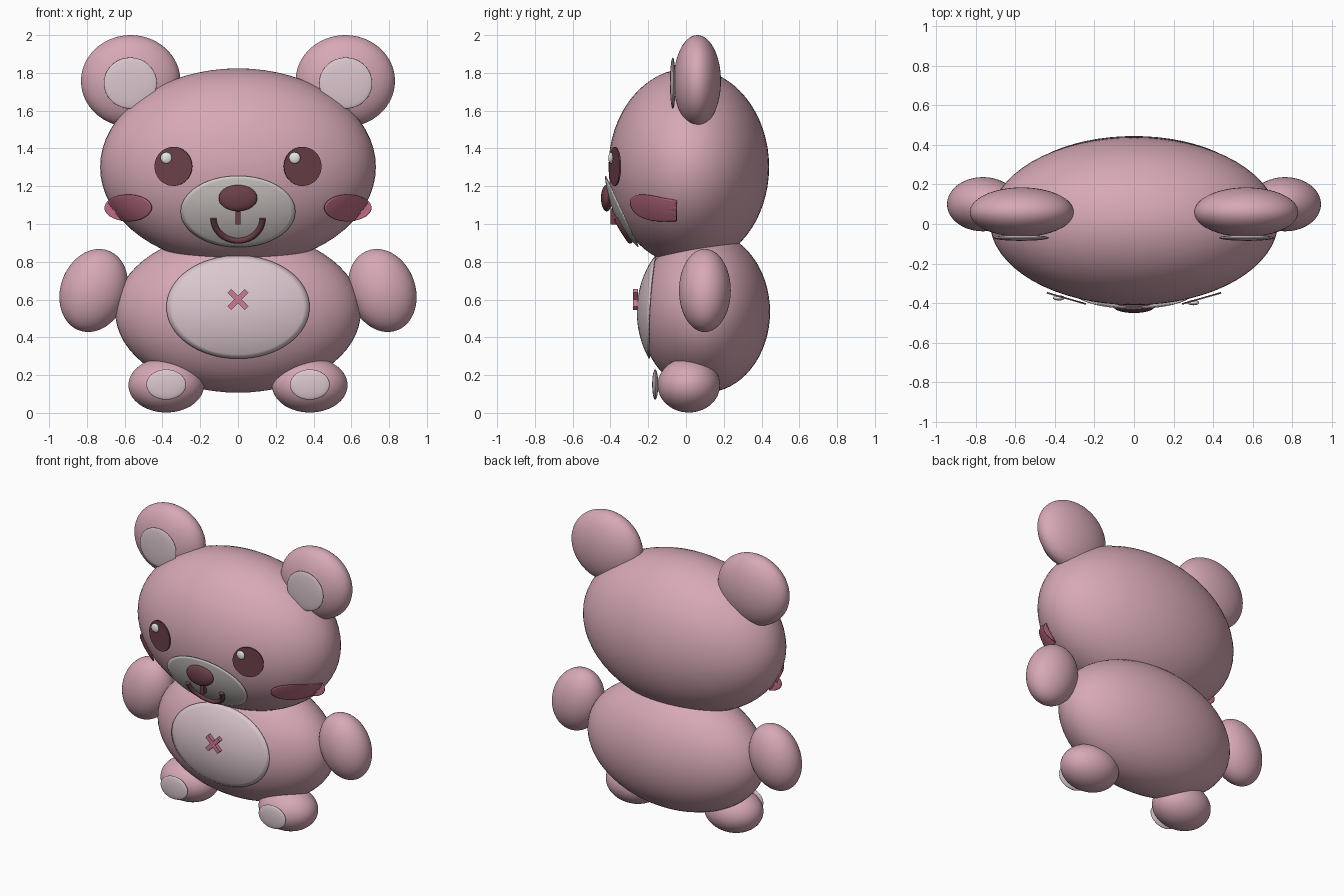
import bpy, bmesh
from math import sin, cos, pi, radians, sqrt
from mathutils import Matrix

cube = bpy.data.objects.get("Cube")
if cube:
    bpy.data.objects.remove(cube, do_unlink=True)


def material(name, *srgb):
    lin = [c / 12.92 if c <= 0.04 else ((c + 0.055) / 1.055) ** 2.4 for c in srgb]
    mat = bpy.data.materials.new(name)
    mat.use_nodes = True
    mat.diffuse_color = (*lin, 1)
    bsdf = mat.node_tree.nodes["Principled BSDF"]
    bsdf.inputs["Base Color"].default_value = (*lin, 1)
    bsdf.inputs["Roughness"].default_value = 0.7
    return mat


FUR = material("dusty_pink", 0.84, 0.66, 0.71)
PALE = material("pale_pink", 0.86, 0.78, 0.81)
MUZZLE = material("warm_grey", 0.83, 0.80, 0.79)
DARK = material("dark_brown", 0.42, 0.25, 0.28)
ROSE = material("rose", 0.75, 0.43, 0.52)
STITCH = material("stitch_pink", 0.80, 0.48, 0.59)
SHINE = material("white", 0.90, 0.91, 0.90)

# Main volumes as (centre, radii)
HEAD = ((0, 0.015, 1.302), (0.73, 0.425, 0.522))
BODY = ((0, 0.10, 0.535), (0.65, 0.345, 0.428))


def finish(name, bm, mat):
    bmesh.ops.recalc_face_normals(bm, faces=bm.faces)
    mesh = bpy.data.meshes.new(name)
    bm.to_mesh(mesh)
    bm.free()
    mesh.materials.append(mat)
    obj = bpy.data.objects.new(name, mesh)
    bpy.context.collection.objects.link(obj)
    bpy.ops.object.select_all(action="DESELECT")
    obj.select_set(True)
    bpy.context.view_layer.objects.active = obj
    bpy.ops.object.shade_smooth_by_angle(angle=radians(40))
    return obj


def ellipsoid(name, centre, radii, mat, tilt=0):
    bm = bmesh.new()
    place = (Matrix.Translation(centre) @ Matrix.Rotation(radians(tilt), 4, "Y")
             @ Matrix.Diagonal((*radii, 1)))
    bmesh.ops.create_uvsphere(bm, u_segments=64, v_segments=32, radius=1, matrix=place)
    return finish(name, bm, mat)


def surface_y(volume, x, z, lift):
    """Depth of the front of a volume, held level past its outline."""
    (cx, cy, cz), (rx, ry, rz) = volume
    t = 1 - ((x - cx) / rx) ** 2 - ((z - cz) / rz) ** 2
    return cy - ry * sqrt(max(t, 0.01)) - lift


def patch(name, volume, x, z, rx, rz, lift, mat, rings=12, segs=64):
    """Thin oval plate wrapped over the front of a volume."""
    bm = bmesh.new()

    def vert(r, a):
        px, pz = x + rx * r * cos(a), z + rz * r * sin(a)
        return bm.verts.new((px, surface_y(volume, px, pz, lift), pz))

    centre = vert(0, 0)
    loops = [[vert(r / rings, 2 * pi * s / segs) for s in range(segs)]
             for r in range(1, rings + 1)]
    for s in range(segs):
        n = (s + 1) % segs
        bm.faces.new((centre, loops[0][s], loops[0][n]))
        for a, b in zip(loops, loops[1:]):
            bm.faces.new((a[s], b[s], b[n], a[n]))
    obj = finish(name, bm, mat)
    solid = obj.modifiers.new("thickness", "SOLIDIFY")
    solid.thickness = 0.006
    solid.offset = 0
    return obj


def box(name, centre, size, mat, tilt=0):
    bm = bmesh.new()
    place = (Matrix.Translation(centre) @ Matrix.Rotation(radians(tilt), 4, "Y")
             @ Matrix.Diagonal((*size, 1)))
    bmesh.ops.create_cube(bm, size=1, matrix=place)
    return finish(name, bm, mat)


# Head and body
ellipsoid("head", *HEAD, FUR)
ellipsoid("body", *BODY, FUR)
patch("belly_patch", BODY, 0, 0.56, 0.378, 0.272, 0.012, PALE)
patch("muzzle", HEAD, 0, 1.067, 0.303, 0.188, 0.018, MUZZLE)

# Paired parts
for side, s in (("left", 1), ("right", -1)):
    ellipsoid(side + "_ear", (s * 0.568, 0.06, 1.757), (0.263, 0.125, 0.243), FUR)
    ellipsoid(side + "_inner_ear", (s * 0.57, -0.07, 1.746), (0.14, 0.015, 0.135), PALE)
    ellipsoid(side + "_arm", (s * 0.764, 0.10, 0.648), (0.175, 0.137, 0.225), FUR, -20 * s)
    ellipsoid(side + "_foot", (s * 0.38, 0.015, 0.147), (0.2, 0.165, 0.145), FUR)
    ellipsoid(side + "_foot_pad", (s * 0.38, -0.163, 0.15), (0.105, 0.016, 0.08), PALE)
    patch(side + "_cheek", HEAD, s * 0.582, 1.085, 0.125, 0.07, 0.022, ROSE)

    # Flat round eye turned to follow the face
    bm = bmesh.new()
    place = (Matrix.Translation((s * 0.342, -0.376, 1.305))
             @ Matrix.Rotation(radians(16 * s), 4, "Z") @ Matrix.Rotation(pi / 2, 4, "X"))
    bmesh.ops.create_cone(bm, cap_ends=True, segments=64, radius1=0.103, radius2=0.103,
                          depth=0.008, matrix=place)
    finish(side + "_eye", bm, DARK)

# Eye highlights sit on the same side of both eyes
ellipsoid("left_eye_shine", (0.30, -0.398, 1.35), (0.03, 0.013, 0.03), SHINE)
ellipsoid("right_eye_shine", (-0.38, -0.374, 1.35), (0.03, 0.013, 0.03), SHINE)

# Nose and the line beneath it
ellipsoid("nose", (0, -0.42, 1.137), (0.102, 0.03, 0.07), DARK)
box("nose_line", (0, -0.385, 1.04), (0.028, 0.03, 0.085), DARK)

# Smile: a round tube following the muzzle
curve = bpy.data.curves.new("smile", "CURVE")
curve.dimensions = "3D"
curve.bevel_depth = 0.016
curve.bevel_resolution = 4
curve.use_fill_caps = True
spline = curve.splines.new("POLY")
steps = 32
spline.points.add(steps)
for i, point in enumerate(spline.points):
    a = pi * i / steps
    x, z = 0.13 * cos(a), 1.03 - 0.118 * sin(a)
    point.co = (x, surface_y(HEAD, x, z, 0.028), z, 1)
curve.materials.append(DARK)
smile = bpy.data.objects.new("smile", curve)
bpy.context.collection.objects.link(smile)

# Cross stitch on the belly
for name, tilt in (("stitch_a", 45), ("stitch_b", -45)):
    box(name, (0, -0.268, 0.60), (0.13, 0.026, 0.028), STITCH, tilt)
